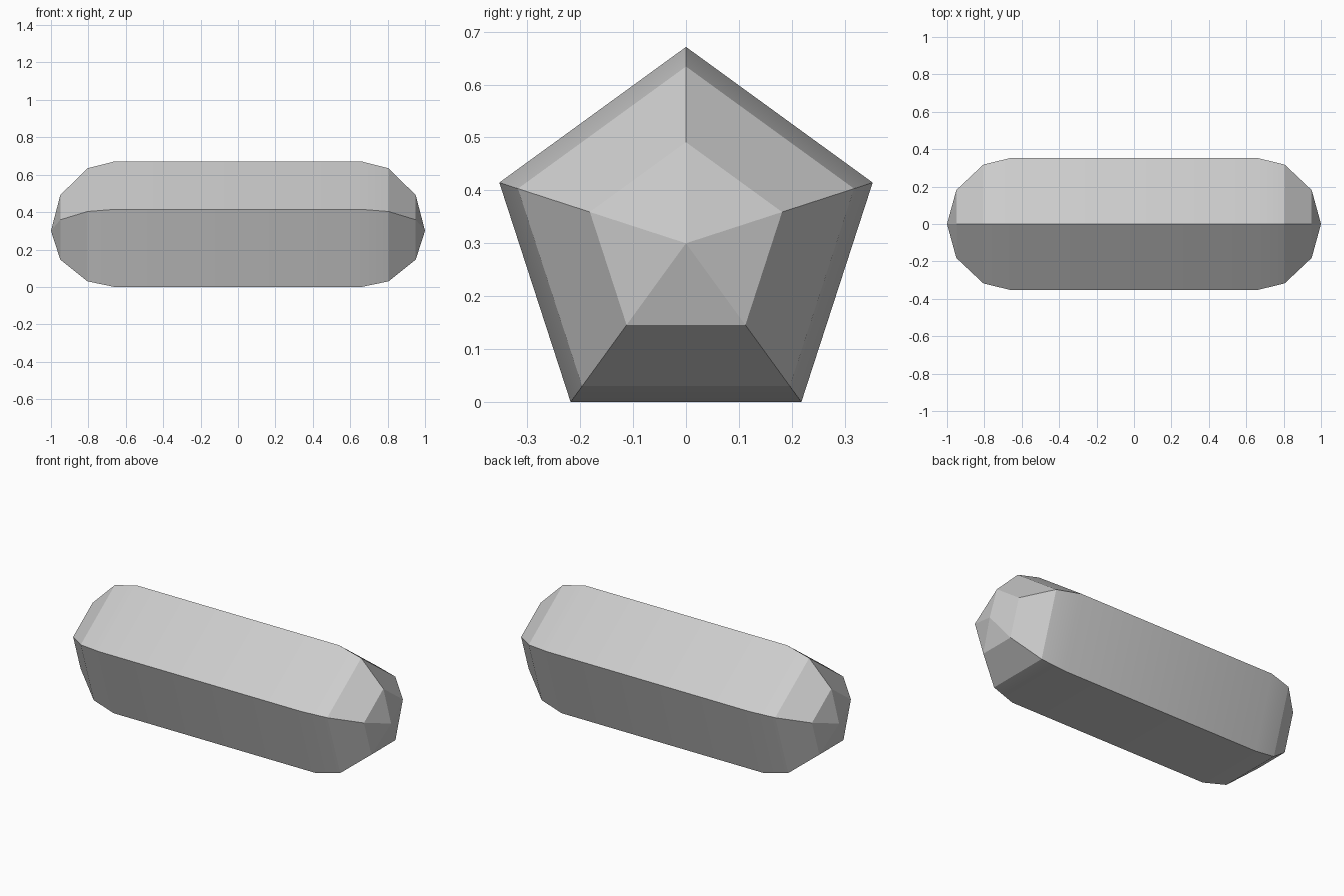
import bpy
import bmesh
from math import sin, cos, pi, radians

cube = bpy.data.objects.get("Cube")
if cube:
    bpy.data.objects.remove(cube, do_unlink=True)

SIDES = 5
RADIUS = 0.371
CENTRE_Z = RADIUS * cos(pi / SIDES)

# Light grey material
grey = bpy.data.materials.new("light_grey")
grey.use_nodes = True
colour = (0.604, 0.604, 0.604, 1)
grey.diffuse_color = colour
grey.node_tree.nodes["Principled BSDF"].inputs["Base Color"].default_value = colour

# Half profile from the middle of the body to the tip: (x, radius)
half = [(0.66, RADIUS), (0.805, 0.334), (0.95, 0.191)]
profile = [(-x, r) for x, r in reversed(half)] + half

# Five-sided capsule: loft the rings, then close both ends with points
bm = bmesh.new()
rings = []
for x, r in profile:
    angles = [2 * pi * i / SIDES for i in range(SIDES)]
    rings.append([bm.verts.new((x, r * sin(a), CENTRE_Z + r * cos(a))) for a in angles])

for a, b in zip(rings, rings[1:]):
    for i in range(SIDES):
        j = (i + 1) % SIDES
        bm.faces.new((a[i], a[j], b[j], b[i]))

for ring, x in ((rings[0], -1), (rings[-1], 1)):
    tip = bm.verts.new((x, 0, CENTRE_Z))
    for i in range(SIDES):
        bm.faces.new((ring[i], ring[(i + 1) % SIDES], tip))

bmesh.ops.recalc_face_normals(bm, faces=bm.faces[:])
mesh = bpy.data.meshes.new("capsule_body")
bm.to_mesh(mesh)
bm.free()
mesh.materials.append(grey)

body = bpy.data.objects.new("capsule_body", mesh)
bpy.context.collection.objects.link(body)

# Smooth only the gentle bend near each end
bpy.ops.object.select_all(action="DESELECT")
body.select_set(True)
bpy.context.view_layer.objects.active = body
bpy.ops.object.shade_smooth_by_angle(angle=radians(15))
